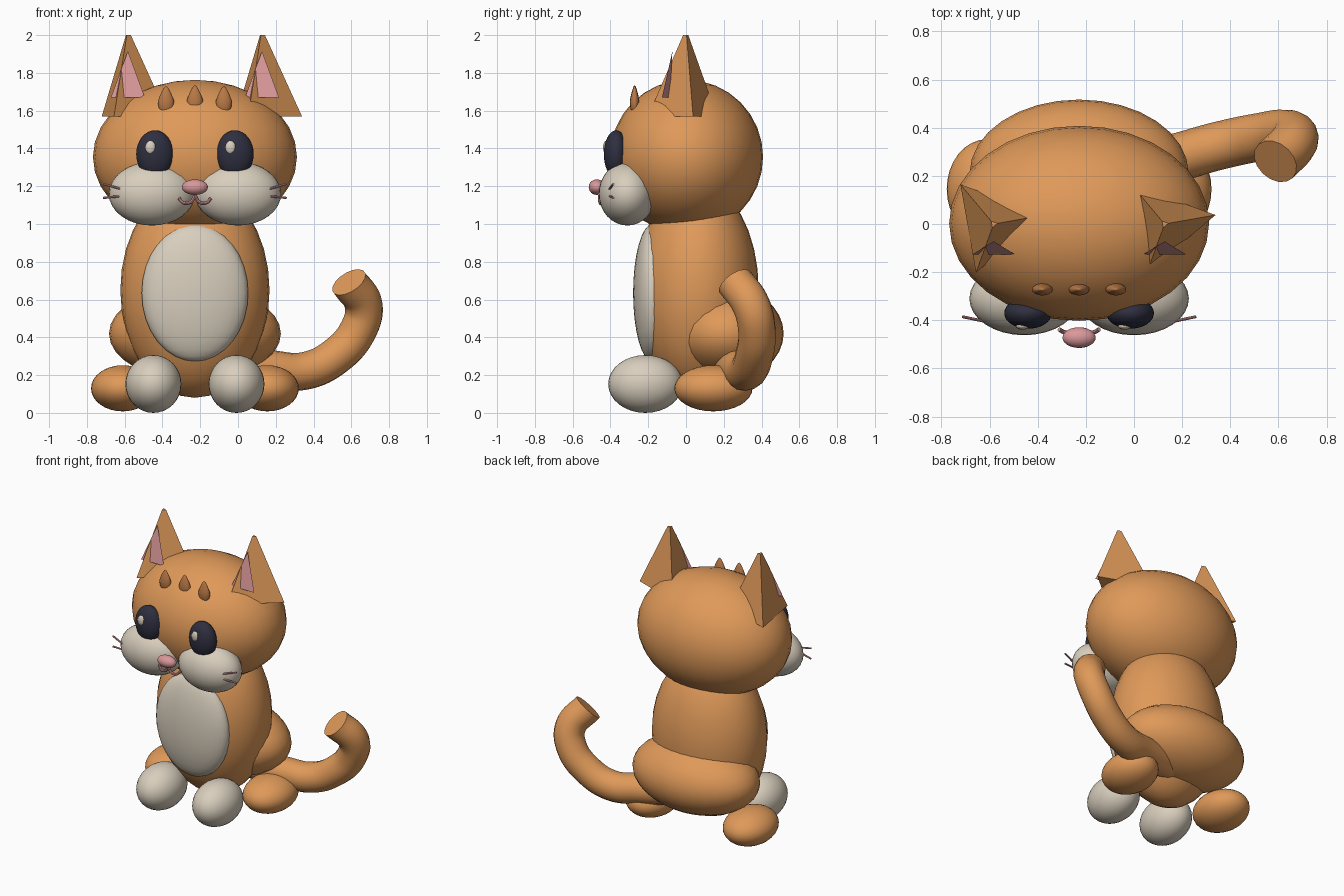
import bpy, math
from mathutils import Vector

if "Cube" in bpy.data.objects:
    bpy.data.objects.remove(bpy.data.objects["Cube"])

CX = -0.228  # symmetry line of the sitting cat (the tail swings to +x)


def material(name, rgb):
    m = bpy.data.materials.new(name)
    m.diffuse_color = (*rgb, 1)
    m.use_nodes = True
    m.node_tree.nodes["Principled BSDF"].inputs["Base Color"].default_value = m.diffuse_color
    return m


ORANGE = material("orange fur", (0.74, 0.32, 0.10))
BROWN = material("brown stripe", (0.48, 0.19, 0.06))
CREAM = material("cream fur", (0.69, 0.62, 0.51))
PINK = material("pink skin", (0.70, 0.31, 0.32))
DARK = material("dark eye", (0.028, 0.028, 0.05))


def finish(name, mat, smooth=True):
    ob = bpy.context.object
    ob.name = name
    ob.data.materials.clear()
    ob.data.materials.append(mat)
    if smooth:
        bpy.ops.object.shade_smooth_by_angle(angle=math.radians(40))
    return ob


def ball(name, mat, loc, radii, seg=32):
    """Ellipsoid; x is measured from the symmetry line."""
    bpy.ops.mesh.primitive_uv_sphere_add(segments=seg, ring_count=seg // 2, radius=1,
                                         location=(CX + loc[0], loc[1], loc[2]))
    bpy.context.object.scale = radii
    bpy.ops.object.transform_apply(location=False, rotation=False, scale=True)
    return finish(name, mat)


def tube(name, mat, points, radius, sides=4):
    """Round tube with capped ends along a smooth path."""
    cu = bpy.data.curves.new(name, 'CURVE')
    cu.dimensions = '3D'
    cu.bevel_depth = radius
    cu.bevel_resolution = sides
    cu.use_fill_caps = True
    cu.resolution_u = 8
    sp = cu.splines.new('BEZIER')
    sp.bezier_points.add(len(points) - 1)
    for bp, p in zip(sp.bezier_points, points):
        bp.co = (CX + p[0], p[1], p[2])
        bp.handle_left_type = bp.handle_right_type = 'AUTO'
    ob = bpy.data.objects.new(name, cu)
    bpy.context.collection.objects.link(ob)
    bpy.ops.object.select_all(action='DESELECT')
    ob.select_set(True)
    bpy.context.view_layer.objects.active = ob
    bpy.ops.object.convert(target='MESH')
    return finish(name, mat)


# torso, hips, head, belly patch
ball("body", ORANGE, (0, 0.06, 0.65), (0.395, 0.325, 0.57))
ball("hips", ORANGE, (0, 0.21, 0.42), (0.455, 0.307, 0.25))
ball("head", ORANGE, (0, 0.003, 1.355), (0.54, 0.405, 0.408))
ball("belly_patch", CREAM, (0, -0.18, 0.635), (0.282, 0.1, 0.362))

# paired parts
for side, s in (("left", -1), ("right", 1)):
    ball(side + "_front_paw", CREAM, (s * 0.22, -0.215, 0.153), (0.148, 0.197, 0.153))
    ball(side + "_rear_foot", ORANGE, (s * 0.383, 0.145, 0.13), (0.167, 0.207, 0.122))
    ball(side + "_cheek", CREAM, (s * 0.228, -0.31, 1.16), (0.228, 0.152, 0.168))
    ball(side + "_eye", DARK, (s * 0.212, -0.37, 1.37), (0.099, 0.065, 0.126))
    ball(side + "_eye_glint", CREAM, (s * 0.212 - 0.023, -0.424, 1.405), (0.028, 0.015, 0.036), 16)

    # three-sided ear, both turned the same way
    ex = CX + s * 0.355
    bpy.ops.mesh.primitive_cone_add(vertices=3, radius1=0.215, radius2=0.016, depth=0.43,
                                    location=(ex, 0, 1.785))
    ear = bpy.context.object
    corner = max((v.co for v in ear.data.vertices if v.co.z < 0), key=lambda c: c.x)
    ear.rotation_euler.z = math.radians(10) - math.atan2(corner.y, corner.x)
    finish(side + "_ear", ORANGE, False)

    # inner ear wedge
    me = bpy.data.meshes.new(side + "_inner_ear")
    me.from_pydata([(-0.09, -0.127, 1.67), (0.09, -0.127, 1.67), (0, -0.085, 1.67),
                    (0, -0.072, 1.915)], [],
                   [(0, 1, 3), (1, 2, 3), (2, 0, 3), (2, 1, 0)])
    me.materials.append(PINK)
    inner = bpy.data.objects.new(side + "_inner_ear", me)
    inner.location.x = ex
    bpy.context.collection.objects.link(inner)

    # whiskers and half of the mouth
    for k, (z0, z1) in enumerate(((1.185, 1.212), (1.148, 1.138))):
        tube(f"{side}_whisker_{k + 1}", PINK,
             [(s * 0.39, -0.405, z0), (s * 0.485, -0.385, z1)], 0.006, 2)
    tube(side + "_mouth", PINK, [(s * 0.083, -0.438, 1.135), (s * 0.06, -0.45, 1.112),
                                 (s * 0.025, -0.455, 1.115), (0, -0.458, 1.15)], 0.009, 2)

ball("nose", PINK, (0, -0.472, 1.195), (0.069, 0.043, 0.041), 24)

# forehead stripes: teardrops pinched toward the top
for name, x, y, z in (("left", -0.153, -0.272, 1.65), ("middle", 0, -0.272, 1.655),
                      ("right", 0.153, -0.272, 1.65)):
    stripe = ball(name + "_forehead_stripe", BROWN, (x, y, z), (0.043, 0.025, 0.08), 16)
    for v in stripe.data.vertices:
        if v.co.z > 0:
            f = 1 - 0.5 * v.co.z / 0.08
            v.co.x *= f
            v.co.y *= f

# curled tail with a flat cut end
tail = [(0.10, 0.20, 0.27), (0.40, 0.275, 0.232), (0.58, 0.325, 0.222), (0.745, 0.36, 0.30),
        (0.865, 0.375, 0.44), (0.893, 0.345, 0.57), (0.815, 0.26, 0.692)]
tube("tail", ORANGE, tail, 0.1, 6)
